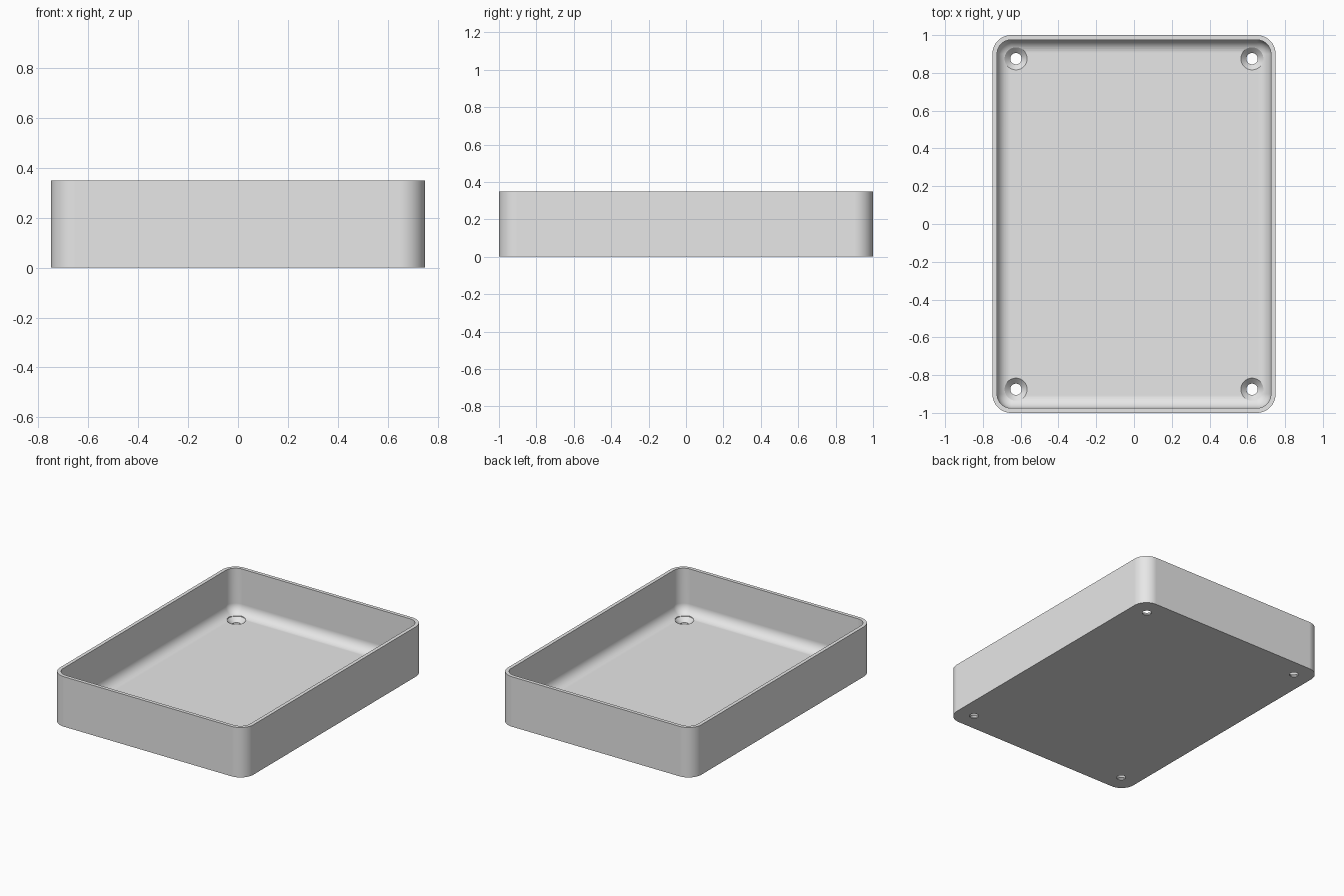
import bpy, bmesh
from math import pi, sin, cos

if "Cube" in bpy.data.objects:
    bpy.data.objects.remove(bpy.data.objects["Cube"])

WIDTH, DEPTH, HEIGHT = 1.5, 2.0, 0.35
CORNER, WALL, FLOOR, FILLET = 0.1, 0.025, 0.035, 0.07
CORNER_STEPS, FILLET_STEPS, HOLE_SIDES = 12, 10, 48

grey = bpy.data.materials.new("light grey")
grey.use_nodes = True
colour = (0.8, 0.8, 0.8, 1)
grey.diffuse_color = colour
grey.node_tree.nodes["Principled BSDF"].inputs["Base Color"].default_value = colour


def rounded_loop(bm, inset, z):
    """Ring of vertices round a rounded rectangle, inset from the outside."""
    cx, cy, r = WIDTH / 2 - CORNER, DEPTH / 2 - CORNER, CORNER - inset
    ring = []
    for quarter, (sx, sy) in enumerate([(1, 1), (-1, 1), (-1, -1), (1, -1)]):
        for i in range(CORNER_STEPS + 1):
            a = (quarter + i / CORNER_STEPS) * pi / 2
            ring.append(bm.verts.new((sx * cx + r * cos(a), sy * cy + r * sin(a), z)))
    return ring


def circle_loop(bm, x, y, r, z):
    return [bm.verts.new((x + r * cos(2 * pi * i / HOLE_SIDES),
                          y + r * sin(2 * pi * i / HOLE_SIDES), z))
            for i in range(HOLE_SIDES)]


def skin(name, bm, stacks):
    """Bridge each stack of rings, cap its ends and make an object."""
    for rings in stacks:
        for a, b in zip(rings, rings[1:]):
            for i in range(len(a)):
                j = (i + 1) % len(a)
                bm.faces.new((a[i], a[j], b[j], b[i]))
        bm.faces.new(rings[0][::-1])
        bm.faces.new(rings[-1])
    bmesh.ops.recalc_face_normals(bm, faces=bm.faces)
    mesh = bpy.data.meshes.new(name)
    bm.to_mesh(mesh)
    bm.free()
    mesh.materials.append(grey)
    obj = bpy.data.objects.new(name, mesh)
    bpy.context.collection.objects.link(obj)
    return obj


# Tray: outer wall, rim, inner wall, then a rounded sweep into the floor
bm = bmesh.new()
profile = [(0, 0), (0, HEIGHT), (WALL, HEIGHT)]
for i in range(FILLET_STEPS + 1):
    a = i / FILLET_STEPS * pi / 2
    profile.append((WALL + FILLET * (1 - cos(a)), FLOOR + FILLET * (1 - sin(a))))
tray = skin("tray", bm, [[rounded_loop(bm, inset, z) for inset, z in profile]])

# Countersunk screw holes in the four corners
bm = bmesh.new()
hole_profile = [(0.03, -0.1), (0.03, 0.006), (0.06, FLOOR + 0.001), (0.06, 0.2)]
stacks = [[circle_loop(bm, sx * 0.625, sy * 0.875, r, z) for r, z in hole_profile]
          for sx in (-1, 1) for sy in (-1, 1)]
cutter = skin("screw_hole_cutter", bm, stacks)
cutter.hide_render = True

bpy.ops.object.select_all(action="DESELECT")
tray.select_set(True)
bpy.context.view_layer.objects.active = tray
cut = tray.modifiers.new("screw holes", "BOOLEAN")
cut.operation, cut.solver, cut.object = "DIFFERENCE", "EXACT", cutter
bpy.ops.object.modifier_apply(modifier=cut.name)
bpy.data.objects.remove(cutter)

# Smooth curved walls, crisp rim and hole edges
bpy.ops.object.shade_smooth_by_angle(angle=pi / 6)
flat = tray.modifiers.new("even shading", "WEIGHTED_NORMAL")
flat.keep_sharp = True
